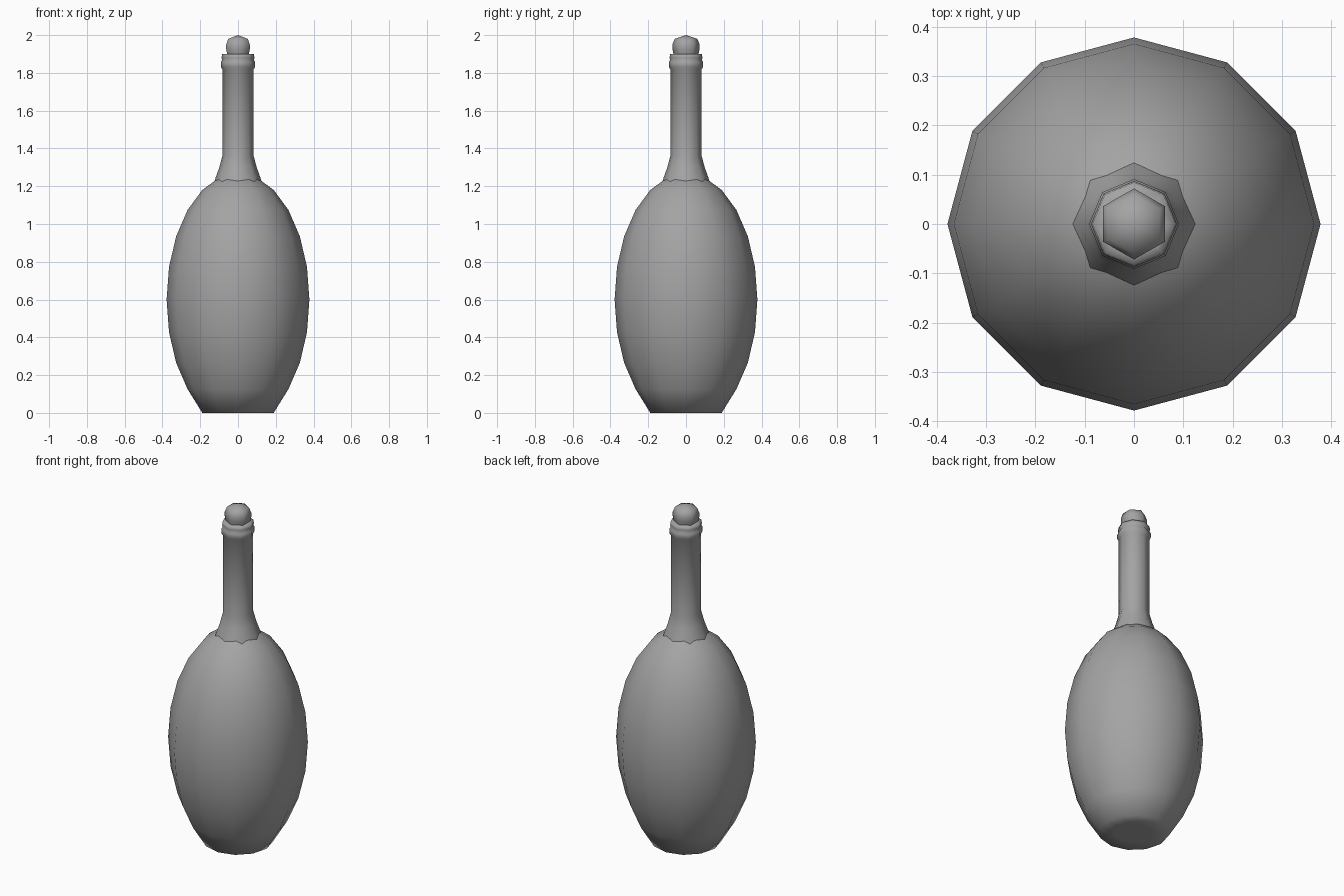
import bpy
import bmesh
import math

cube = bpy.data.objects.get("Cube")
if cube:
    bpy.data.objects.remove(cube, do_unlink=True)

GREY = (0.37, 0.37, 0.37, 1.0)
grey = bpy.data.materials.new("plain grey")
grey.use_nodes = True
grey.diffuse_color = GREY
grey.node_tree.nodes["Principled BSDF"].inputs["Base Color"].default_value = GREY


def lathe(name, profile, sides, turn=0.0):
    """Revolve (radius, height) points, bottom to top; radius zero makes a pole."""
    bm = bmesh.new()
    rings = []
    for r, z in profile:
        count = sides if r > 0 else 1
        angles = [turn + math.tau * i / sides for i in range(count)]
        rings.append([bm.verts.new((r * math.cos(a), r * math.sin(a), z)) for a in angles])
    for low, high in zip(rings, rings[1:]):
        for i in range(sides):
            j = (i + 1) % sides
            if len(low) == 1:
                bm.faces.new((low[0], high[j], high[i]))
            elif len(high) == 1:
                bm.faces.new((low[i], low[j], high[0]))
            else:
                bm.faces.new((low[i], low[j], high[j], high[i]))
    bmesh.ops.recalc_face_normals(bm, faces=bm.faces)
    mesh = bpy.data.meshes.new(name)
    bm.to_mesh(mesh)
    bm.free()
    mesh.shade_smooth()
    mesh.materials.append(grey)
    obj = bpy.data.objects.new(name, mesh)
    bpy.context.collection.objects.link(obj)
    return obj


# Egg-shaped body: an ellipsoid whose lowest rings are flattened into a base
WIDTH, HEIGHT, MIDDLE = 0.378, 0.67, 0.6
body_profile = [(0, 0), (0.098, 0), (0.189, 0)]
for degrees in range(-45, 90, 15):
    a = math.radians(degrees)
    body_profile.append((WIDTH * math.cos(a), MIDDLE + HEIGHT * math.sin(a)))
body_profile.append((0, MIDDLE + HEIGHT))
lathe("bottle_body", body_profile, 12)

# Flared neck with a rounded collar and a flat rim
neck_profile = [
    (0.125, 1.225), (0.117, 1.25), (0.099, 1.3), (0.083, 1.36),
    (0.083, 1.82), (0.091, 1.832), (0.091, 1.858), (0.084, 1.868),
    (0.087, 1.88), (0.084, 1.9), (0.06, 1.9), (0, 1.9),
]
lathe("bottle_neck", neck_profile, 8)

# Six-sided stopper
stopper_profile = [
    (0, 1.86), (0.06, 1.87), (0.066, 1.9), (0.072, 1.925),
    (0.072, 1.95), (0.06, 1.98), (0, 2.0),
]
lathe("stopper", stopper_profile, 6, math.radians(30))
